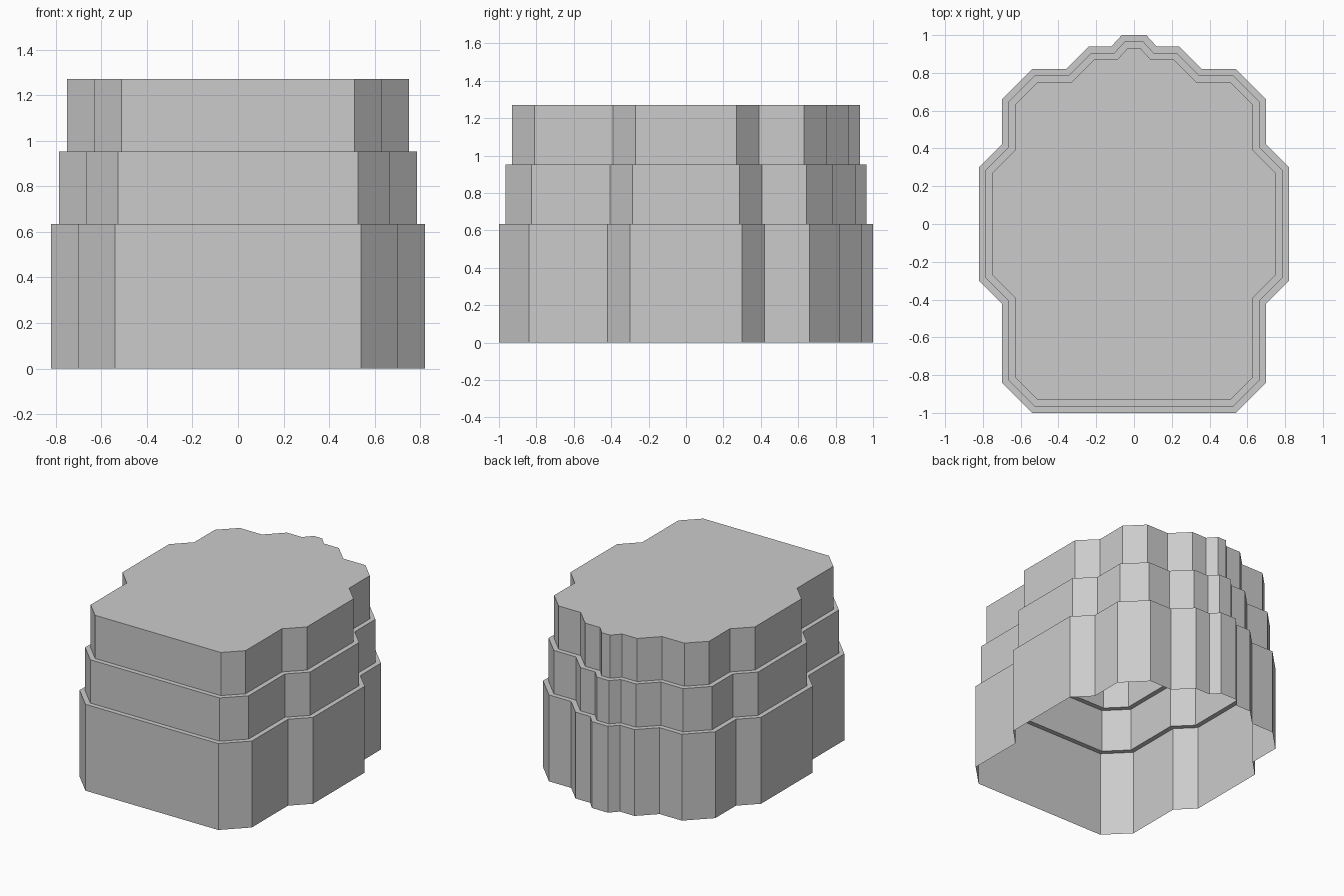
import bpy, bmesh
from mathutils import Vector

if "Cube" in bpy.data.objects:
    bpy.data.objects.remove(bpy.data.objects["Cube"])

# Right half of the base outline, front to back; the left half is mirrored
half = [(0.54, -1), (0.70, -0.84), (0.70, -0.42), (0.82, -0.30), (0.82, 0.30),
        (0.70, 0.42), (0.70, 0.66), (0.54, 0.82), (0.36, 0.82), (0.24, 0.94),
        (0.12, 0.94), (0.065, 1.0)]
outline = [Vector(p) for p in half + [(-x, y) for x, y in reversed(half)]]


def inset(points, dist):
    """Mitred inward offset of a counter-clockwise outline."""
    result = []
    for i, p in enumerate(points):
        a = (p - points[i - 1]).normalized()
        b = (points[(i + 1) % len(points)] - p).normalized()
        na, nb = Vector((-a.y, a.x)), Vector((-b.y, b.x))
        result.append(p + (na + nb) * dist / (1 + na.dot(nb)))
    return result


# Rings as (inset, height): walls and ledges of the three tiers, open below
rings = [(0, 0), (0, 0.635), (0.035, 0.635), (0.035, 0.953),
         (0.07, 0.953), (0.07, 1.27)]

bm = bmesh.new()
previous = None
for dist, z in rings:
    ring = [bm.verts.new((p.x, p.y, z)) for p in inset(outline, dist)]
    if previous:
        for i in range(len(ring)):
            j = (i + 1) % len(ring)
            bm.faces.new((previous[i], previous[j], ring[j], ring[i]))
    previous = ring

# Flat top
bm.faces.new(previous)

mesh = bpy.data.meshes.new("tiered_block")
bm.to_mesh(mesh)
bm.free()
bpy.context.collection.objects.link(bpy.data.objects.new("tiered_block", mesh))
